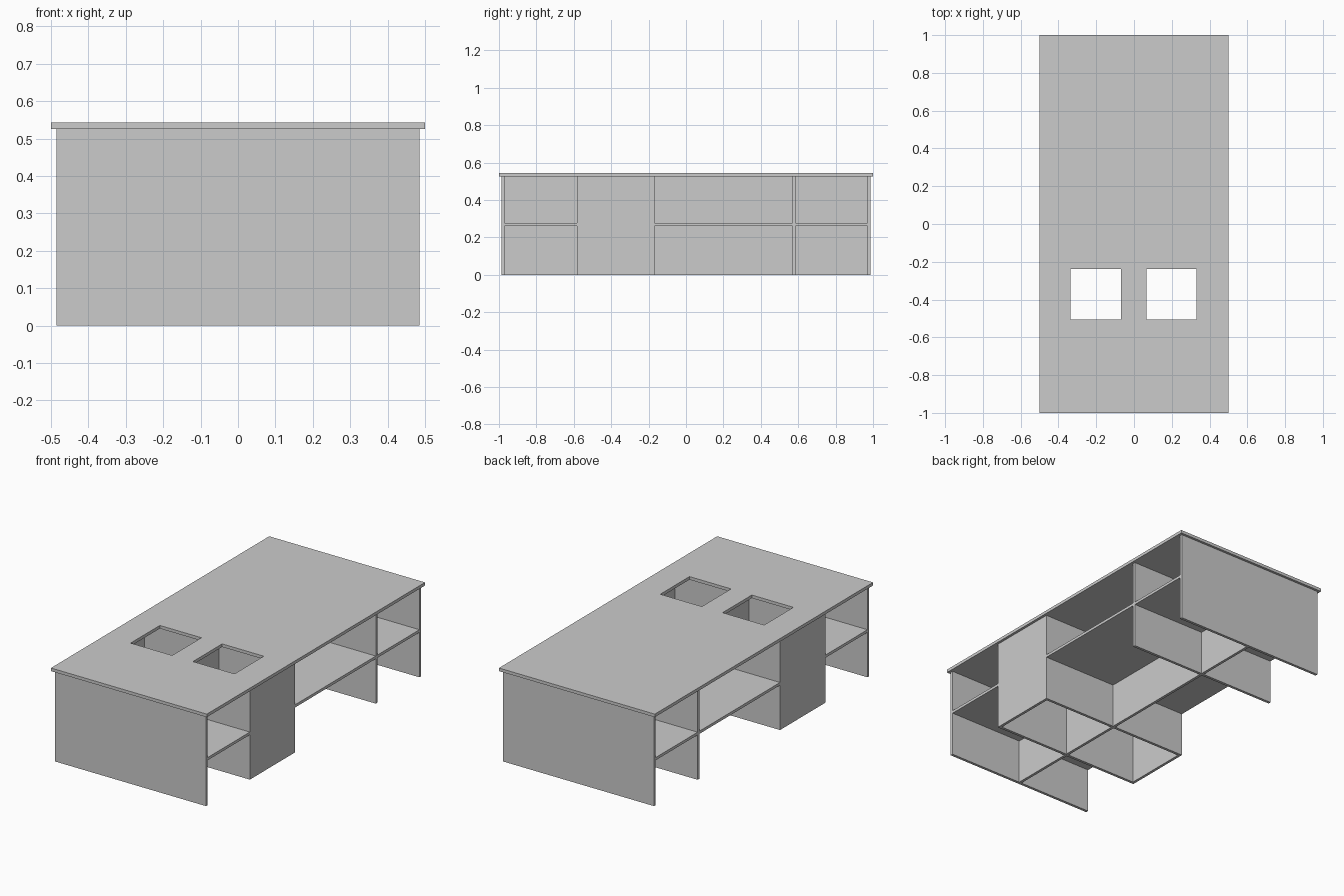
import bpy, bmesh

if "Cube" in bpy.data.objects:
    bpy.data.objects.remove(bpy.data.objects["Cube"])

grey = bpy.data.materials.new("light_grey")
grey.diffuse_color = (0.6, 0.6, 0.6, 1)
grey.use_nodes = True
grey.node_tree.nodes["Principled BSDF"].inputs["Base Color"].default_value = grey.diffuse_color


def finish(name, bm):
    bmesh.ops.recalc_face_normals(bm, faces=bm.faces)
    me = bpy.data.meshes.new(name)
    bm.to_mesh(me)
    bm.free()
    me.materials.append(grey)
    ob = bpy.data.objects.new(name, me)
    bpy.context.collection.objects.link(ob)
    return ob


def box(name, x, y, z):
    bm = bmesh.new()
    bmesh.ops.create_cube(bm, size=1)
    for v in bm.verts:
        for i, (a, b) in enumerate((x, y, z)):
            v.co[i] = a if v.co[i] < 0 else b
    return finish(name, bm)


W, T, H, TOP = 0.485, 0.016, 0.525, 0.543   # half width, board thickness, heights

# Worktop with two square cut-outs
xs = [-0.5, -0.335, -0.068, 0.065, 0.332, 0.5]
ys = [-1, -0.506, -0.238, 1]
bm = bmesh.new()
grid = [[bm.verts.new((x, y, H)) for y in ys] for x in xs]
for i in range(5):
    for j in range(3):
        if not (j == 1 and i in (1, 3)):
            bm.faces.new((grid[i][j], grid[i + 1][j], grid[i + 1][j + 1], grid[i][j + 1]))
ext = bmesh.ops.extrude_face_region(bm, geom=bm.faces[:], use_keep_orig=True)
for g in ext["geom"]:
    if isinstance(g, bmesh.types.BMVert):
        g.co.z = TOP
finish("worktop", bm)

# Cross boards: two ends and three dividers
starts = [-0.986, -0.584, -0.185, 0.570, 0.970]
names = ["front_end_panel", "sink_divider_front", "sink_divider_back",
         "shelf_divider", "back_end_panel"]
for n, y in zip(names, starts):
    box(n, (-W, W), (y, y + T), (0, H))

# Bays between the cross boards, each split by a lengthwise centre board
for k in range(4):
    y = (starts[k] + T, starts[k + 1])
    box(f"centre_board_{k + 1}", (-T / 2, T / 2), y, (0, H))
    for side, s in (("right", 1), ("left", -1)):
        if k == 1:   # closed sink bay
            x = sorted((s * (W - T), s * W))
            box(f"sink_panel_{side}", x, y, (0, H))
        else:        # open shelf bay
            x = sorted((s * T / 2, s * W))
            box(f"shelf_{side}_{k + 1}", x, y, (0.26, 0.276))
